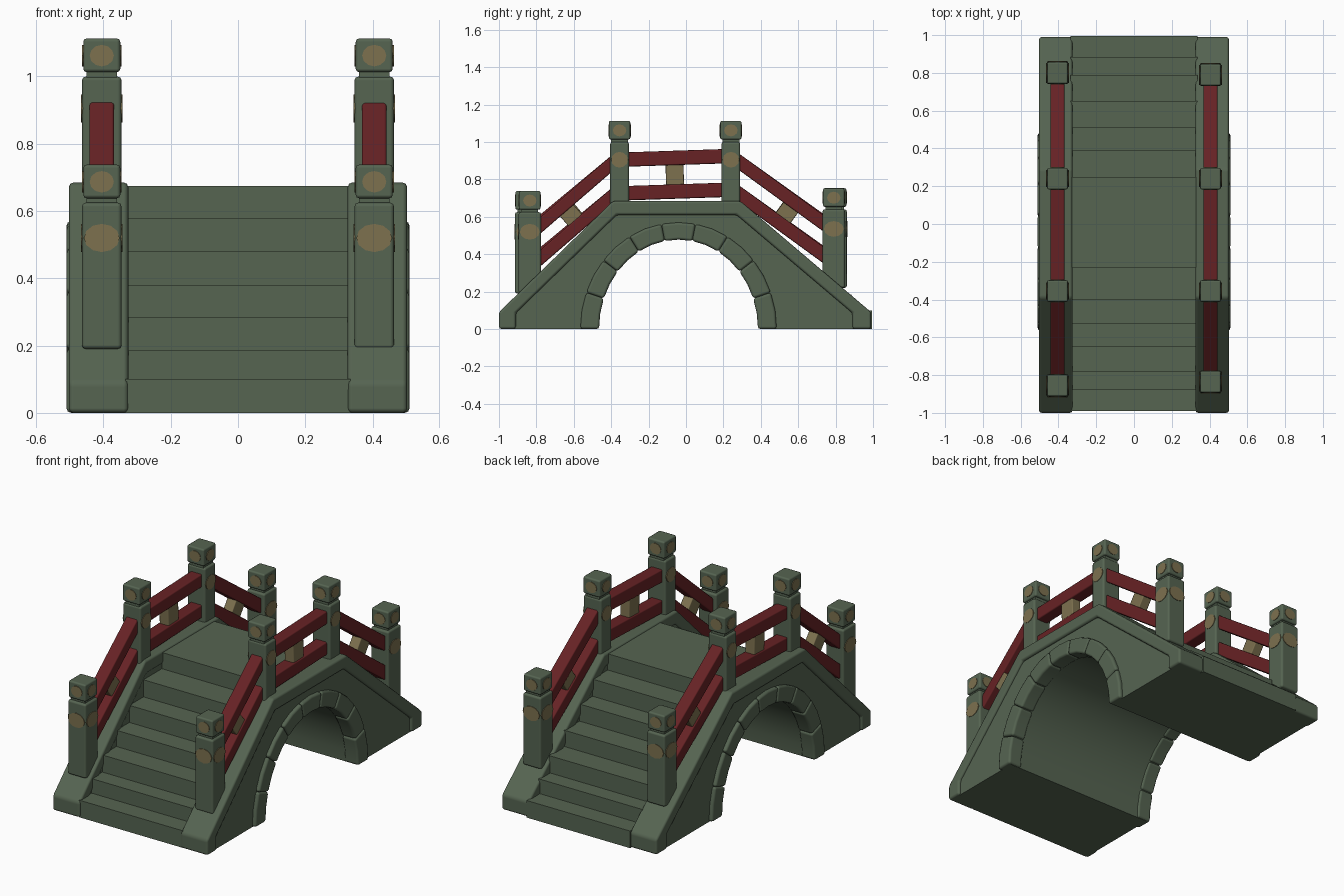
import bpy, bmesh, math
from mathutils import Vector

if "Cube" in bpy.data.objects:
    bpy.data.objects.remove(bpy.data.objects["Cube"])


def material(name, rgb):
    m = bpy.data.materials.new(name)
    m.diffuse_color = (*rgb, 1)
    m.use_nodes = True
    m.node_tree.nodes["Principled BSDF"].inputs["Base Color"].default_value = m.diffuse_color
    return m


GREEN = material("mossy_stone", (0.092, 0.128, 0.083))
RED = material("red_lacquer", (0.135, 0.016, 0.018))
TAN = material("dull_gold", (0.205, 0.165, 0.078))


def finish(name, bm, mat, bevel=0.0):
    bmesh.ops.recalc_face_normals(bm, faces=bm.faces)
    me = bpy.data.meshes.new(name)
    bm.to_mesh(me)
    bm.free()
    me.materials.append(mat)
    me.shade_smooth()
    me.set_sharp_from_angle(angle=math.radians(32))
    ob = bpy.data.objects.new(name, me)
    bpy.context.collection.objects.link(ob)
    if bevel:
        b = ob.modifiers.new("soft_edges", 'BEVEL')
        b.width = bevel
        b.segments = 2
        b.angle_limit = math.radians(32)
        b.harden_normals = True
    return ob


def prism(name, pts, x0, x1, mat, bevel=0.0):
    """Side profile of (y, z) points, extruded across x."""
    bm = bmesh.new()
    face = bm.faces.new([bm.verts.new((x0, y, z)) for y, z in pts])
    ext = bmesh.ops.extrude_face_region(bm, geom=[face])
    verts = [v for v in ext["geom"] if isinstance(v, bmesh.types.BMVert)]
    bmesh.ops.translate(bm, verts=verts, vec=(x1 - x0, 0, 0))
    return finish(name, bm, mat, bevel)


def box(name, x, y, z0, z1, wx, wy, mat, bevel=0.0):
    h = wy / 2
    return prism(name, [(y - h, z0), (y + h, z0), (y + h, z1), (y - h, z1)],
                 x - wx / 2, x + wx / 2, mat, bevel)


def disc(name, centre, normal, rw, rh):
    """Thin painted oval on a post face."""
    bm = bmesh.new()
    c, n = Vector(centre), Vector(normal)
    side = Vector((-n.y, n.x, 0))
    ring = []
    for k in range(12):
        a = math.tau * k / 12
        ring.append(bm.verts.new(c + side * rw * math.cos(a) + Vector((0, 0, rh * math.sin(a))) - n * 0.003))
    f = bm.faces.new(ring)
    ext = bmesh.ops.extrude_face_region(bm, geom=[f])
    bmesh.ops.translate(bm, verts=[v for v in ext["geom"] if isinstance(v, bmesh.types.BMVert)], vec=n * 0.006)
    return finish(name, bm, TAN)


def arch(a, b, t0=0.0, t1=math.pi, n=22):
    """Oval arch points from the back foot to the front foot."""
    return [(-0.04 + a * math.cos(t0 + (t1 - t0) * k / n),
             max(0.0, b * math.sin(t0 + (t1 - t0) * k / n))) for k in range(n + 1)]


# Stepped deck with the tunnel through it
heights = [0.10, 0.185, 0.285, 0.38, 0.48, 0.58, 0.675]
front = [-0.99, -0.88, -0.78, -0.65, -0.53, -0.40, -0.23]
back = [0.995, 0.885, 0.79, 0.65, 0.51, 0.39, 0.25]
up, down = [], []
z = 0.0
for h, yf, yb in zip(heights, front, back):
    up += [(yf, z), (yf, h)]
    down += [(yb, z), (yb, h)]
    z = h
prism("stepped_deck", up + down[::-1] + arch(0.435, 0.485), -0.335, 0.335, GREEN)

for s, side in ((1, "right"), (-1, "left")):
    # Side wall: recessed panel
    panel = [(-0.985, 0), (-0.985, 0.08), (-0.385, 0.67), (0.285, 0.67), (0.975, 0.08), (0.975, 0)]
    prism(side + "_wall", panel + arch(0.435, 0.485), s * 0.332, s * 0.488, GREEN)
    # Raised coping that frames the wall
    outer = [(-1, 0), (-1, 0.09), (-0.39, 0.685), (0.29, 0.685), (0.99, 0.09), (0.99, 0)]
    inner = [(0.89, 0), (0.89, 0.085), (0.27, 0.61), (-0.37, 0.61), (-0.91, 0.085), (-0.91, 0)]
    prism(side + "_coping", outer + inner, s * 0.326, s * 0.503, GREEN, 0.014)

    # Ring of arch stones
    N = 9
    for i in range(N):
        t0, t1 = math.pi * i / N, math.pi * (i + 1) / N
        stone = arch(0.525, 0.57, t0, t1, 2) + arch(0.425, 0.478, t0, t1, 2)[::-1]
        prism(f"{side}_arch_stone_{i + 1}", stone, s * 0.42, s * 0.51, GREEN, 0.014)

    # Posts: y, foot, top of shaft, depth
    x = s * 0.405
    posts = [(-0.835 if s > 0 else -0.855, 0.19, 0.625, 0.12),
             (-0.355, 0.60, 1.0, 0.10),
             (0.24, 0.60, 1.0, 0.10),
             (0.79 if s > 0 else 0.80, 0.22, 0.64, 0.12)]
    for i, (y, z0, z1, d) in enumerate(posts):
        name = f"{side}_post_{i + 1}"
        low = i in (0, 3)
        box(name, x, y, z0, z1, 0.118, d, GREEN, 0.012)
        box(name + "_neck", x, y, z1 - 0.01, z1 + 0.03, 0.09, 0.09, GREEN)
        box(name + "_cap", x, y, z1 + 0.013, z1 + 0.113, 0.11, 0.115, GREEN, 0.01)
        zc, zd = z1 + 0.062, z1 - (0.105 if low else 0.095)
        for n in ((1, 0), (-1, 0), (0, 1), (0, -1)):
            nx, ny = n
            disc(name + "_cap_spot", (x + nx * 0.055, y + ny * 0.0575, zc), (nx, ny, 0), 0.036, 0.032)
            if nx or (low and ny * y > 0):
                disc(name + "_spot", (x + nx * 0.059, y + ny * d / 2, zd), (nx, ny, 0),
                     0.053 if low else 0.045, 0.042)

    # Red rails between the posts: (y, z) of both ends of the upper rail, height, drop to lower rail
    spans = [("front", posts[0][0], 0.505, -0.355, 0.92, 0.088, 0.175),
             ("middle", -0.355, 0.905, 0.24, 0.925, 0.077, 0.18),
             ("back", 0.24, 0.925, posts[3][0], 0.525, 0.088, 0.17)]
    for part, ya, za, yb, zb, h, drop in spans:
        for level, dz in (("upper", 0), ("lower", drop)):
            prism(f"{side}_{part}_{level}_rail",
                  [(ya, za - dz - h / 2), (yb, zb - dz - h / 2), (yb, zb - dz + h / 2), (ya, za - dz + h / 2)],
                  x - 0.037, x + 0.037, RED, 0.008)
        # Gold spacer block between the two rails
        ym = {"front": -0.615, "middle": -0.06, "back": 0.54}[part]
        zm = za + (zb - za) * (ym - ya) / (yb - ya) - drop / 2
        u = Vector((yb - ya, zb - za)).normalized()
        v = Vector((-u.y, u.x))
        c = Vector((ym, zm))
        pts = [c + u * p * 0.048 + v * q * 0.058 for p, q in ((-1, -1), (1, -1), (1, 1), (-1, 1))]
        prism(f"{side}_{part}_spacer", [tuple(p) for p in pts], x - 0.03, x + 0.03, TAN, 0.006)
